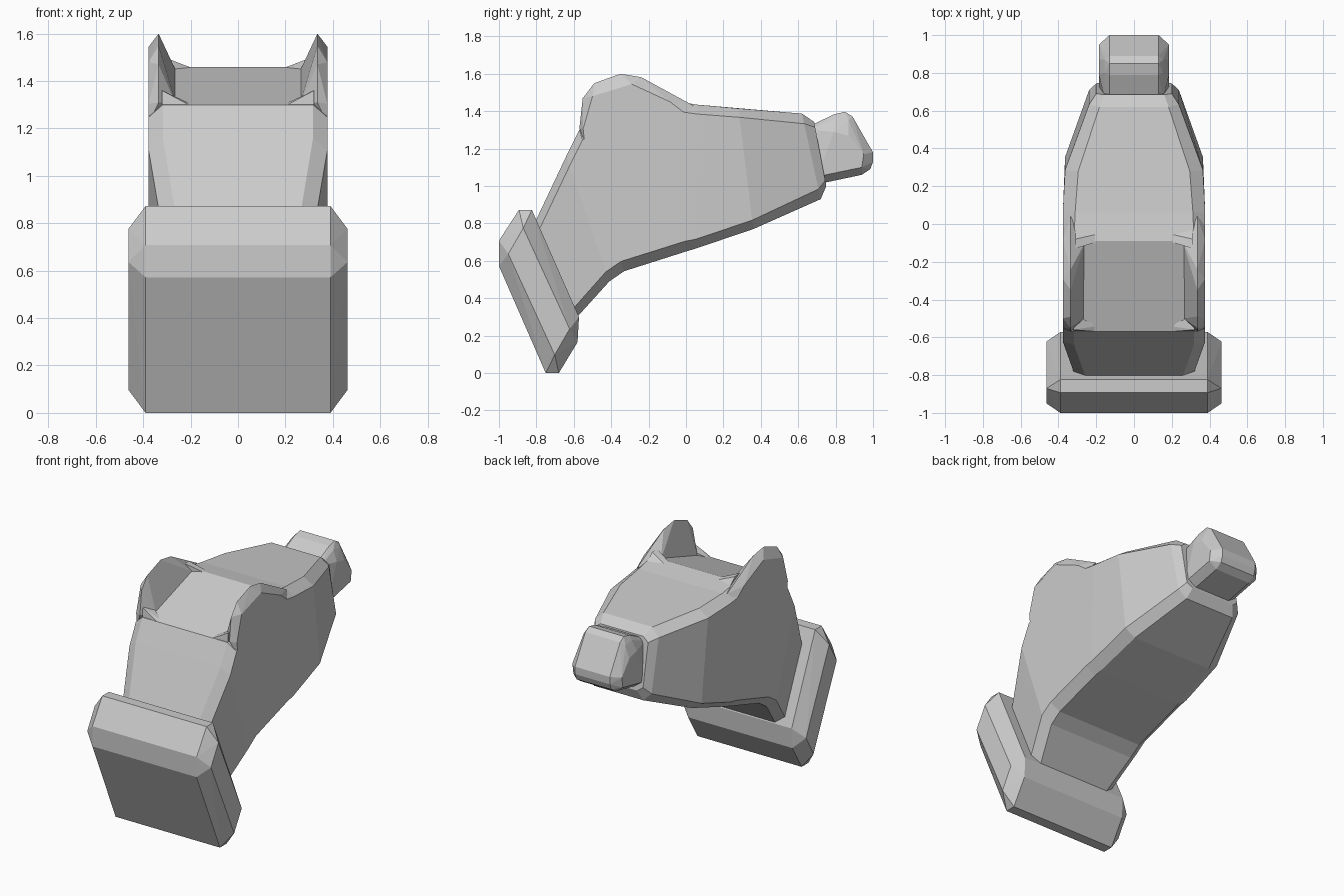
import bpy, bmesh
from mathutils import Vector

if "Cube" in bpy.data.objects:
    bpy.data.objects.remove(bpy.data.objects["Cube"])


def finish(name, bm):
    bmesh.ops.recalc_face_normals(bm, faces=bm.faces)
    bmesh.ops.dissolve_limit(bm, angle_limit=0.01, verts=bm.verts, edges=bm.edges)
    me = bpy.data.meshes.new(name)
    bm.to_mesh(me)
    bm.free()
    ob = bpy.data.objects.new(name, me)
    bpy.context.collection.objects.link(ob)
    return ob


def hull(name, layers, sides=(1, -1)):
    """Convex solid from {x: [(y, z), ...]} layers, on the given sides of x."""
    bm = bmesh.new()
    for s in sides:
        for x, pts in layers:
            for y, z in pts:
                bm.verts.new((s * x, y, z))
    res = bmesh.ops.convex_hull(bm, input=bm.verts)
    junk = {v for v in res["geom_interior"] + res["geom_unused"]
            if isinstance(v, bmesh.types.BMVert) and v.is_valid}
    bmesh.ops.delete(bm, geom=list(junk), context='VERTS')
    return finish(name, bm)


def loft(name, sections):
    """Chamfered box sections: top (y, z), bottom (y, z), half width, chamfers."""
    bm = bmesh.new()
    rings = []
    for top, bot, w, cw, ch in sections:
        t, b = Vector(top), Vector(bot)
        d = (b - t).normalized() * ch
        half = [(w - cw, t), (w, t + d), (w, b - d), (w - cw, b)]
        pts = half + [(-x, p) for x, p in reversed(half)]
        rings.append([bm.verts.new((x, p[0], p[1])) for x, p in pts])
    for r0, r1 in zip(rings, rings[1:]):
        for i in range(8):
            j = (i + 1) % 8
            bm.faces.new((r0[i], r0[j], r1[j], r1[i]))
    bm.faces.new(rings[0])
    bm.faces.new(rings[-1])
    return finish(name, bm)


# tilted mounting plate with chamfered edges
hull("mounting_plate", [
    (0.39, [(-1, .572), (-1, .708), (-.893, .873), (-.824, .873),
            (-.572, .30), (-.58, .165), (-.68, 0), (-.75, 0)]),
    (0.463, [(-.95, .637), (-.87, .775), (-.622, .236), (-.702, .098)]),
])

# neck and head
loft("neck_and_head", [
    ((-.815, .79), (-.60, .28), .315, .06, .05),
    ((-.64, 1.16), (-.41, .49), .377, .06, .055),
    ((-.57, 1.30), (-.33, .545), .377, .06, .055),
    ((-.09, 1.46), (0, .65), .377, .06, .055),
    ((.06, 1.435), (.05, .665), .377, .065, .05),
    ((.28, 1.415), (.36, .77), .365, .07, .048),
    ((.62, 1.387), (.72, .93), .238, .055, .055),
    ((.685, 1.343), (.75, 1.0), .20, .04, .03),
])

# muzzle tip
hull("muzzle", [
    (0.13, [(.66, 1.32), (.79, 1.383), (.85, 1.397), (.89, 1.372),
            (1, 1.18), (1, 1.13), (.985, 1.09), (.94, 1.06), (.68, 1.005)]),
    (0.155, [(.66, 1.30), (.80, 1.36), (.87, 1.35)]),
    (0.185, [(.70, 1.05), (.79, 1.29), (.87, 1.27), (.95, 1.17), (.94, 1.10)]),
])

# ears with the small webs that join them to the head
for side, label in ((1, "right"), (-1, "left")):
    hull("ear_" + label, [
        (0.377, [(-.54, 1.22), (-.55, 1.305), (-.50, 1.48), (-.29, 1.545),
                 (-.085, 1.45), (0, 1.385)]),
        (0.335, [(-.57, 1.31), (-.552, 1.47), (-.49, 1.55), (-.35, 1.6),
                 (-.24, 1.582), (-.10, 1.5), (.04, 1.43)]),
        (0.26, [(-.50, 1.30), (-.10, 1.44)]),
    ], (side,))
    hull("ear_front_web_" + label, [
        (0.19, [(-.57, 1.29), (-.54, 1.30)]),
        (0.32, [(-.57, 1.27), (-.56, 1.36), (-.48, 1.36), (-.48, 1.28)]),
    ], (side,))
    hull("ear_rear_web_" + label, [
        (0.18, [(-.05, 1.445), (-.09, 1.45)]),
        (0.31, [(0, 1.42), (-.08, 1.495), (-.13, 1.5), (-.13, 1.42)]),
    ], (side,))
